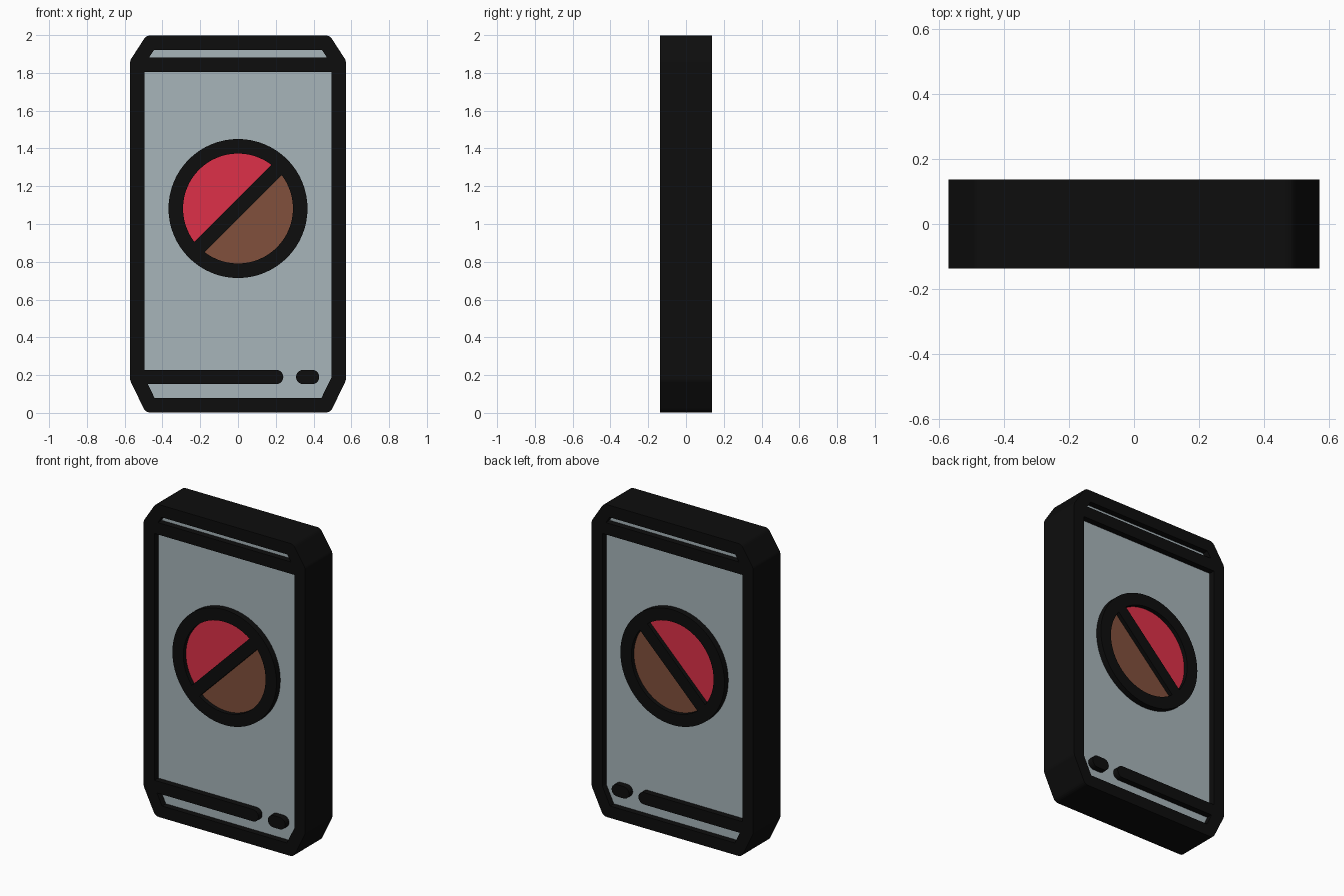
import bpy
from math import pi, cos, sin, atan2, radians

if "Cube" in bpy.data.objects:
    bpy.data.objects.remove(bpy.data.objects["Cube"])

DEPTH = 0.137   # half thickness of the black line work
R = 0.038       # half width of every black stroke


def material(name, rgb):
    m = bpy.data.materials.new(name)
    m.diffuse_color = (*rgb, 1)
    m.use_nodes = True
    m.node_tree.nodes["Principled BSDF"].inputs["Base Color"].default_value = m.diffuse_color
    return m


black = material("black", (0.004, 0.004, 0.004))
glass = material("pale_grey", (0.39, 0.46, 0.49))
red = material("red", (0.73, 0.03, 0.065))
brown = material("brown", (0.22, 0.08, 0.045))


def arc(cx, cz, r, a0, a1, n):
    return [(cx + r * cos(a0 + (a1 - a0) * i / n), cz + r * sin(a0 + (a1 - a0) * i / n))
            for i in range(n + 1)]


def plate(name, loops, half, mat):
    """Extrude closed x-z outlines along y; inner loops become holes."""
    cu = bpy.data.curves.new(name, 'CURVE')
    cu.dimensions, cu.fill_mode, cu.extrude = '2D', 'BOTH', half
    for pts in loops:
        sp = cu.splines.new('POLY')
        sp.points.add(len(pts) - 1)
        for p, (x, z) in zip(sp.points, pts):
            p.co = (x, z, 0, 1)
        sp.use_cyclic_u, sp.use_smooth = True, False
    cu.materials.append(mat)
    ob = bpy.data.objects.new(name, cu)
    ob.rotation_euler.x = pi / 2
    bpy.context.collection.objects.link(ob)
    bpy.ops.object.select_all(action='DESELECT')
    ob.select_set(True)
    bpy.context.view_layer.objects.active = ob
    bpy.ops.object.convert(target='MESH')
    bpy.ops.object.transform_apply(location=False, rotation=True, scale=False)


def capsule(x0, z0, x1, z1):
    a = atan2(z1 - z0, x1 - x0)
    return arc(x1, z1, R, a - pi / 2, a + pi / 2, 10) + arc(x0, z0, R, a + pi / 2, a + 1.5 * pi, 10)


# Chamfered frame with rounded outer joins (counter-clockwise centre line)
half = [(0.465, 0.04), (0.533, 0.18), (0.533, 1.855), (0.465, 1.96)]
path = half + [(-x, z) for x, z in reversed(half)]
outer, inner = [], []
for i, (x, z) in enumerate(path):
    px, pz = path[i - 1]
    nx, nz = path[(i + 1) % len(path)]
    a0 = atan2(z - pz, x - px) - pi / 2
    a1 = atan2(nz - z, nx - x) - pi / 2
    turn = (a1 - a0) % (2 * pi)
    outer += arc(x, z, R, a0, a0 + turn, 4)
    mid, d = a0 + turn / 2, R / cos(turn / 2)
    inner.append((x - d * cos(mid), z - d * sin(mid)))
plate("outer_frame", [outer, inner], DEPTH, black)

# Panel filling the frame, slightly recessed on both faces
plate("panel", [path], 0.098, glass)

# Trim bars
plate("top_bar", [[(-0.51, 1.805), (0.51, 1.805), (0.51, 1.881), (-0.51, 1.881)]], DEPTH, black)
plate("bottom_bar", [capsule(-0.52, 0.19, 0.202, 0.19)], DEPTH, black)
plate("bottom_dash", [capsule(0.345, 0.19, 0.392, 0.19)], DEPTH, black)

# Round emblem: ring, diagonal divider and two coloured halves
CZ = 1.082
plate("emblem_ring", [arc(0, CZ, 0.368, 0, 2 * pi * 63 / 64, 63),
                      arc(0, CZ, 0.291, 0, 2 * pi * 63 / 64, 63)], DEPTH, black)
k = 0.33 * cos(radians(45))
plate("emblem_divider", [capsule(-k, CZ - k, k, CZ + k)], DEPTH, black)
plate("emblem_upper_half", [arc(0, CZ, 0.32, pi / 4, pi * 1.25, 32)], 0.11, red)
plate("emblem_lower_half", [arc(0, CZ, 0.32, pi * 1.25, pi * 2.25, 32)], 0.11, brown)
